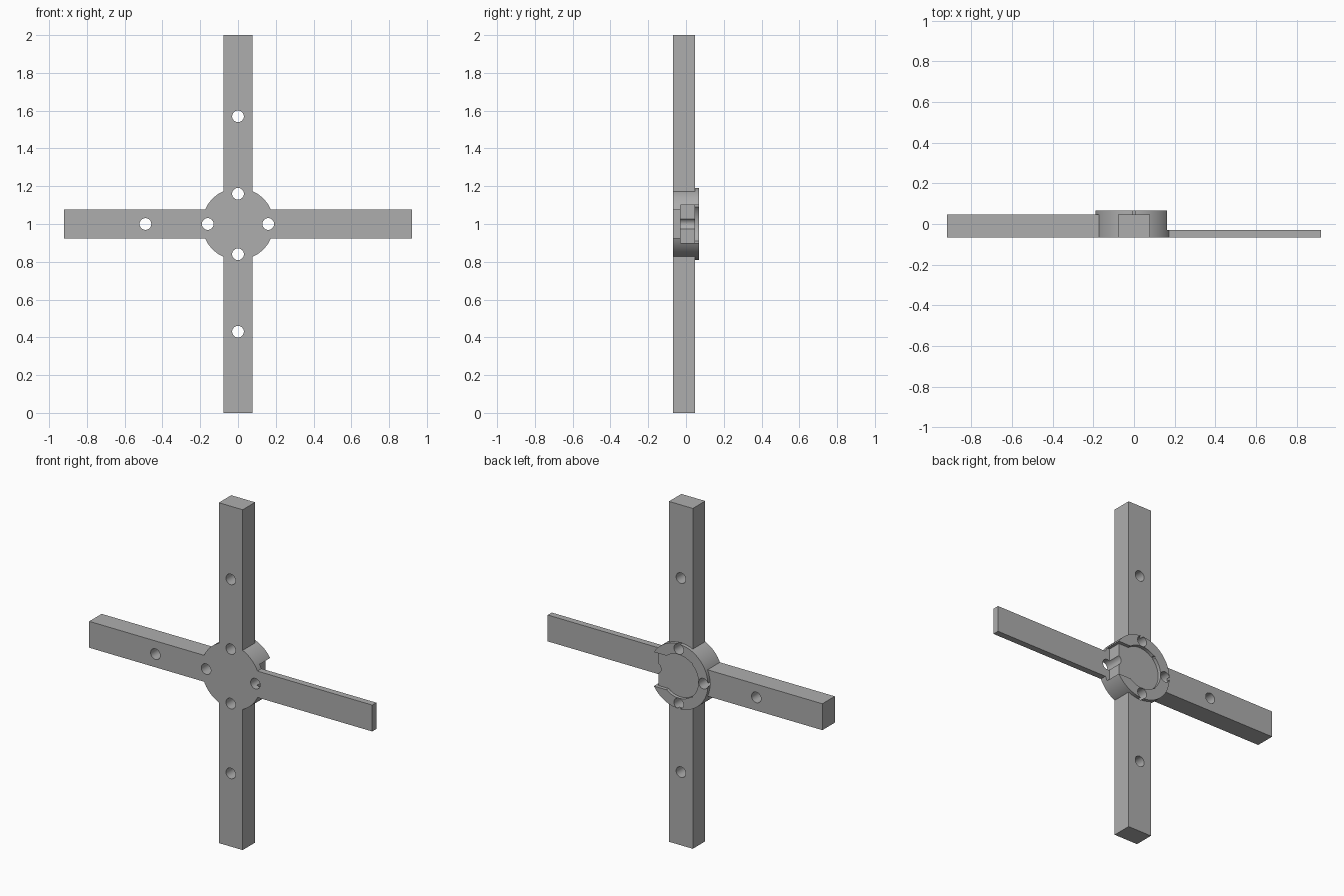
import bpy
import math
from mathutils import Vector

old = bpy.data.objects.get("Cube")
if old:
    bpy.data.objects.remove(old, do_unlink=True)

FRONT, ARM_BACK, HUB_BACK = -0.0675, 0.0475, 0.0675
THIN_BACK = -0.03
HALF = 0.0775            # half the arm width
MID = 1.0                # height of the hub centre
HOLE_R, HOLE_RING = 0.031, 0.16

grey = bpy.data.materials.new("plain grey")
grey.use_nodes = True
colour = (0.42, 0.42, 0.42, 1)
grey.diffuse_color = colour
bsdf = next(n for n in grey.node_tree.nodes if n.type == 'BSDF_PRINCIPLED')
bsdf.inputs["Base Color"].default_value = colour


def box(name, low, high):
    low, high = Vector(low), Vector(high)
    bpy.ops.mesh.primitive_cube_add(size=1, location=(low + high) / 2)
    ob = bpy.context.object
    ob.name = name
    ob.scale = high - low
    bpy.ops.object.transform_apply(location=True, rotation=True, scale=True)
    return ob


def disc(name, x, z, radius, front, back, sides):
    bpy.ops.mesh.primitive_cylinder_add(
        vertices=sides, radius=radius, depth=back - front,
        location=(x, (front + back) / 2, z), rotation=(math.pi / 2, 0, 0))
    ob = bpy.context.object
    ob.name = name
    bpy.ops.object.transform_apply(location=True, rotation=True, scale=True)
    return ob


def combine(target, other, operation):
    mod = target.modifiers.new(operation.lower(), 'BOOLEAN')
    mod.operation = operation
    mod.solver = 'EXACT'
    mod.object = other
    bpy.context.view_layer.objects.active = target
    bpy.ops.object.modifier_apply(modifier=mod.name)
    bpy.data.objects.remove(other, do_unlink=True)


# Round hub with four arms, the left one thin
frame = disc("cross_frame", 0, MID, 0.19, FRONT, HUB_BACK, 96)
combine(frame, box("upright_arm", (-HALF, FRONT, 0), (HALF, ARM_BACK, 2)), 'UNION')
combine(frame, box("right_arm", (-0.92, FRONT, MID - HALF), (0, ARM_BACK, MID + HALF)), 'UNION')
combine(frame, box("left_arm", (0, FRONT, MID - HALF), (0.92, THIN_BACK, MID + HALF)), 'UNION')

# Shallow round pocket in the back, with a wide channel open to the left
combine(frame, disc("round_pocket", 0, MID, 0.128, ARM_BACK, 0.1, 96), 'DIFFERENCE')
combine(frame, box("channel", (-0.09, ARM_BACK, MID - 0.1), (0.3, 0.1, MID + 0.1)), 'DIFFERENCE')
# Deep step down to the thin arm
combine(frame, box("step", (0.145, THIN_BACK, MID - 0.1), (0.3, 0.1, MID + 0.1)), 'DIFFERENCE')

# Bolt holes around the hub and along the thick arms
holes = [(HOLE_RING * sx, MID + HOLE_RING * sz)
         for sx, sz in ((1, 0), (-1, 0), (0, 1), (0, -1))]
holes += [(0, MID + 0.57), (0, MID - 0.57), (-0.49, MID)]
for x, z in holes:
    combine(frame, disc("hole", x, z, HOLE_R, -0.2, 0.2, 32), 'DIFFERENCE')

frame.data.materials.clear()
frame.data.materials.append(grey)
for face in frame.data.polygons:
    face.material_index = 0

bpy.ops.object.select_all(action='DESELECT')
frame.select_set(True)
bpy.context.view_layer.objects.active = frame
bpy.ops.object.shade_smooth_by_angle(angle=math.radians(30))
